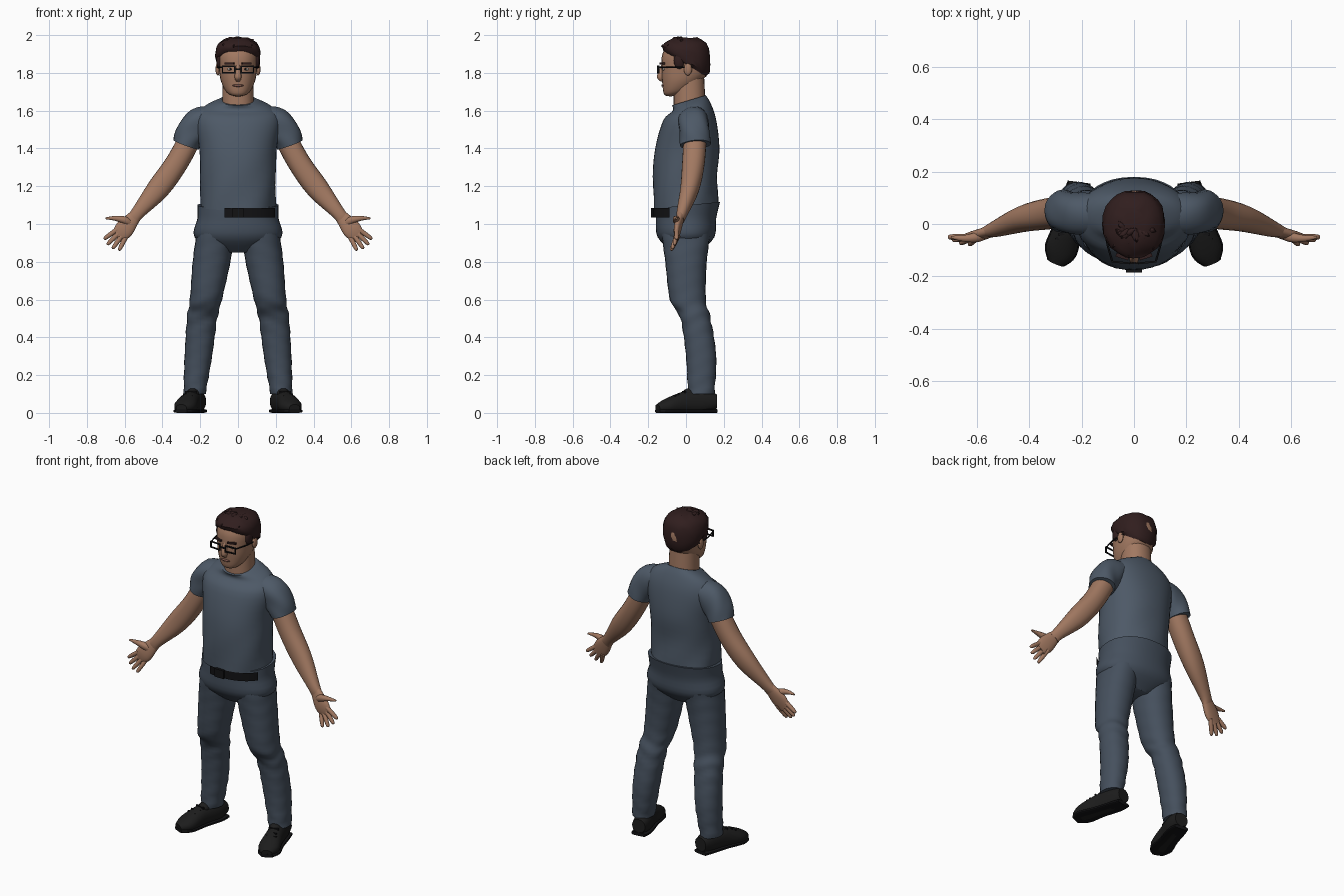
import bpy, bmesh, math, random
from mathutils import Vector

random.seed(4)
if "Cube" in bpy.data.objects:
    bpy.data.objects.remove(bpy.data.objects["Cube"])


def material(name, red, green, blue):
    mat = bpy.data.materials.new(name)
    mat.use_nodes = True
    mat.diffuse_color = (red, green, blue, 1)
    shader = mat.node_tree.nodes["Principled BSDF"]
    shader.inputs["Base Color"].default_value = (red, green, blue, 1)
    return mat


skin = material("skin", .36, .19, .12)
hair = material("dark brown hair", .03, .013, .013)
shirt = material("slate shirt", .075, .1, .135)
denim = material("blue grey trousers", .06, .08, .11)
shoe_black = material("black shoe", .012, .012, .012)
frame_black = material("black leather and frames", .006, .006, .007)
lip = material("lips", .2, .09, .07)
white = material("eye white", .5, .45, .4)


def finish(obj, mat, angle=40):
    obj.data.materials.clear()
    obj.data.materials.append(mat)
    bpy.ops.object.select_all(action="DESELECT")
    obj.select_set(True)
    bpy.context.view_layer.objects.active = obj
    bpy.ops.object.shade_smooth_by_angle(angle=math.radians(angle))


def ring(z, wide, deep=None, x=0, y=0, tilt=0):
    return (x, y, z, wide, deep or wide, tilt)


def spline(rows, steps):
    """Catmull-Rom interpolation of every value in the rings."""
    out = []
    for i in range(len(rows) - 1):
        before, start = rows[max(i - 1, 0)], rows[i]
        end, after = rows[i + 1], rows[min(i + 2, len(rows) - 1)]
        for k in range(steps):
            t = k / steps
            out.append([b + t * (c - a) / 2 + t * t * (a - 2.5 * b + 2 * c - d / 2)
                        + t ** 3 * (3 * b - a - 3 * c + d) / 2
                        for a, b, c, d in zip(before, start, end, after)])
    return out + [rows[-1]]


def loft(name, rows, mat, sides=24, steps=4, axis="Y", level=False, power=2.2,
         fold=None, jitter=0, mirror=1, keep=None):
    """Skin elliptical rings along a path; level rings stay horizontal."""
    rows = spline(rows, steps)
    bm, rings = bmesh.new(), []
    depth_axis = Vector((0, axis == "Y", axis == "Z"))
    for i, (x, y, z, wide, deep, tilt) in enumerate(rows):
        path = Vector(rows[min(i + 1, len(rows) - 1)][:3]) - Vector(rows[max(i - 1, 0)][:3])
        tangent = Vector((0, 0, 1)) if level else path.normalized()
        across = tangent.cross(depth_axis).normalized()
        through = across.cross(tangent)
        loop = []
        for k in range(sides):
            turn = math.tau * k / sides
            c, s = math.cos(turn), math.sin(turn)
            u = math.copysign(abs(c) ** (2 / power), c) * wide
            v = math.copysign(abs(s) ** (2 / power), s) * deep
            swell = 1 + fold(turn, z) if fold else 1
            point = Vector((x, y, z)) + (across * u + through * v) * swell
            point.x *= mirror
            point.z = max(point.z + tilt * v, 0)
            point += Vector([random.uniform(-jitter, jitter) for _ in "xyz"])
            loop.append(bm.verts.new(point))
        rings.append(loop)
    for low, high in zip(rings, rings[1:]):
        for k in range(sides):
            bm.faces.new((low[k - 1], low[k], high[k], high[k - 1]))
    bm.faces.new(rings[0])
    bm.faces.new(rings[-1])
    bmesh.ops.recalc_face_normals(bm, faces=bm.faces)
    if keep:
        unwanted = [f for f in bm.faces if not keep(f.calc_center_median())]
        bmesh.ops.delete(bm, geom=unwanted, context="FACES")
    mesh = bpy.data.meshes.new(name)
    bm.to_mesh(mesh)
    bm.free()
    obj = bpy.data.objects.new(name, mesh)
    bpy.context.collection.objects.link(obj)
    finish(obj, mat)


def blob(name, location, scale, mat, rotation=(0, 0, 0), segments=12):
    bpy.ops.mesh.primitive_uv_sphere_add(segments=segments, ring_count=8, radius=1,
                                         location=location, rotation=rotation)
    obj = bpy.context.object
    obj.name, obj.scale = name, scale
    finish(obj, mat)


def box(name, location, scale, mat, rotation=(0, 0, 0)):
    bpy.ops.mesh.primitive_cube_add(size=1, location=location, rotation=rotation)
    obj = bpy.context.object
    obj.name, obj.scale = name, scale
    finish(obj, mat)


def drape(turn, z):
    """Shirt folds that deepen towards the hem."""
    return max(0, 1.4 - z) * math.sin(5 * turn + 22 * z) / 15


def crease(turn, z):
    """Trouser creases that bunch at the knee and the ankle."""
    bunch = .3 + sum(math.exp(-((z - joint) * 10) ** 2) for joint in (.5, .15))
    return .03 * bunch * math.sin(75 * z + 2 * math.sin(2 * turn))


# Shirt body, from hem to collar
loft("shirt_body", [ring(z=1.09, wide=.2, deep=.17, tilt=.1),
                    ring(z=1.25, wide=.2, deep=.17, y=-.005),
                    ring(z=1.4, wide=.205, deep=.17, y=.007),
                    ring(z=1.55, wide=.225, deep=.14, y=.02),
                    ring(z=1.62, wide=.18, deep=.1, y=.03, tilt=.2),
                    ring(z=1.655, wide=.1, deep=.09, y=.015, tilt=.3)],
     shirt, sides=40, level=True, fold=drape)

# Trouser seat and belt
loft("trouser_seat", [ring(z=.85, wide=.1, deep=.07),
                      ring(z=.93, wide=.23, deep=.15),
                      ring(z=1.03, wide=.215, deep=.16),
                      ring(z=1.1, wide=.215, deep=.17, y=.01, tilt=.1)],
     denim, sides=36, level=True)
loft("belt", [ring(z=z, wide=.22, deep=.175) for z in (1.035, 1.085)], frame_black,
     sides=64, steps=1, level=True, keep=lambda p: -.07 < p.x < .2 and p.y < -.06)
box("belt_buckle", (0, -.175, 1.06), (.06, .02, .05), frame_black)

for side, label in ((1, "left"), (-1, "right")):

    def part(name, rows, mat, **options):
        loft(f"{label}_{name}", rows, mat, mirror=side, **options)

    # Trouser leg
    part("trouser_leg", [ring(x=.12, z=.95, wide=.1, deep=.13),
                         ring(x=.14, z=.8, wide=.1, deep=.11),
                         ring(x=.17, y=.01, z=.6, wide=.085, deep=.095),
                         ring(x=.19, y=.05, z=.5, wide=.08),
                         ring(x=.21, y=.08, z=.3, wide=.073, deep=.08),
                         ring(x=.23, y=.08, z=.1, wide=.058, deep=.07)],
         denim, steps=8, level=True, fold=crease)

    # Shoe, sole and laces
    foot = [ring(x=.21, y=.16, z=.06, wide=.04),
            ring(x=.22, y=.1, z=.06, wide=.05, deep=.06),
            ring(x=.25, y=0, z=.055, wide=.05, deep=.06),
            ring(x=.28, y=-.1, z=.035, wide=.06, deep=.04),
            ring(x=.3, y=-.15, z=.025, wide=.03, deep=.02)]
    sole = [ring(x=x, y=y, z=.01, wide=wide + .004, deep=.01)
            for x, y, z, wide, deep, tilt in foot]
    part("shoe", foot, shoe_black, axis="Z")
    part("shoe_sole", sole, frame_black, axis="Z", power=4)
    blob(f"{label}_shoe_tongue", (side * .24, .015, .1), (.035, .035, .03), shoe_black)
    for k in range(3):
        box(f"{label}_lace", (side * (.25 + k / 100), -.01 - k / 40, .11 - k / 90),
            (.06, .01, .01), frame_black, (0, 0, side * (-1) ** k * .2))

    # Sleeve
    part("sleeve", [ring(x=.12, y=.04, z=1.575, wide=.05, deep=.07),
                    ring(x=.2, y=.04, z=1.54, wide=.08),
                    ring(x=.25, y=.045, z=1.48, wide=.08),
                    ring(x=.275, y=.05, z=1.42, wide=.07, deep=.08)],
         shirt, fold=lambda turn, z: .03 * math.sin(4 * turn + 45 * z))

    # Arm, palm and thumb
    part("arm", [ring(x=.23, y=.05, z=1.5, wide=.06),
                 ring(x=.32, y=.04, z=1.33, wide=.06),
                 ring(x=.42, y=.02, z=1.19, wide=.06, deep=.05),
                 ring(x=.53, y=-.02, z=1.06, wide=.036, deep=.03),
                 ring(x=.56, y=-.03, z=1.02, wide=.036, deep=.02)], skin)
    part("palm", [ring(x=.54, y=-.025, z=1.05, wide=.03, deep=.02),
                  ring(x=.6, y=-.045, z=.975, wide=.05, deep=.02),
                  ring(x=.64, y=-.05, z=.93, wide=.035, deep=.01)], skin)
    part("thumb", [ring(x=.57, y=-.035, z=1, wide=.02),
                   ring(x=.6, y=-.05, z=1.02, wide=.02),
                   ring(x=.65, y=-.055, z=1.03, wide=.013),
                   ring(x=.7, y=-.05, z=1.03, wide=.005)], skin, sides=10)

    # Four fingers fanned across the knuckles
    for k, finger in enumerate(("index", "middle", "ring", "little")):
        knuckle = Vector((.655, -.05, .96)).lerp(Vector((.6, -.05, .92)), k / 3)
        tip = Vector((.71, -.05, .92)).lerp(Vector((.63, -.08, .86)), k / 3)
        reach = 1 + .25 * math.sin(math.pi * k / 3)
        rows = []
        for along, radius in ((-.3, .013), (.5, .012), (.9, .009), (1, .003)):
            x, y, z = knuckle.lerp(tip, along * reach)
            rows.append(ring(x=x, y=y, z=z, wide=radius))
        part(f"{finger}_finger", rows, skin, sides=10)

    # Ear, sideburn, brow and eye
    blob(f"{label}_ear", (side * .107, .01, 1.82), (.012, .022, .034), skin)
    blob(f"{label}_sideburn", (side * .097, -.035, 1.865), (.018, .03, .045), hair)
    box(f"{label}_brow", (side * .045, -.125, 1.85), (.05, .014, .01), hair, (0, 0, side * .3))
    blob(f"{label}_eye", (side * .04, -.115, 1.82), (.016, .01, .008), white)
    blob(f"{label}_iris", (side * .04, -.123, 1.82), (.006, .004, .006), frame_black)

    # Glasses rim and temple arm
    for edge in (-1, 1):
        box(f"{label}_rim_bar", (side * .05, -.147, 1.818 + edge * .017),
            (.07, .007, .007), frame_black, (0, 0, side * .1))
        box(f"{label}_rim_post", (side * (.05 + edge * .032), -.147 + edge * .003, 1.818),
            (.007, .007, .04), frame_black)
    part("temple_arm", [ring(x=.084, y=-.14, z=1.83, wide=.004),
                        ring(x=.105, y=-.06, z=1.83, wide=.004),
                        ring(x=.11, y=.03, z=1.83, wide=.004)], frame_black, sides=6, axis="Z")
box("glasses_bridge", (0, -.15, 1.82), (.04, .007, .007), frame_black)

# Neck, head and face
loft("neck", [ring(z=1.6, wide=.085, y=.02), ring(z=1.8, wide=.08, y=.015)], skin, level=True)
loft("head", [ring(z=1.682, wide=.025, deep=.035, y=-.045, tilt=.2),
              ring(z=1.7, wide=.06, deep=.075, y=-.04, tilt=.2),
              ring(z=1.75, wide=.088, deep=.105, y=-.02, tilt=.1),
              ring(z=1.81, wide=.1, deep=.125, y=-.005),
              ring(z=1.9, wide=.104, deep=.125),
              ring(z=1.97, wide=.06, deep=.08)], skin, level=True)
loft("nose", [ring(z=1.845, wide=.01, y=-.12), ring(z=1.78, wide=.018, deep=.02, y=-.134),
              ring(z=1.755, wide=.01, y=-.125)], skin, sides=12, level=True)
blob("mouth", (0, -.122, 1.733), (.03, .009, .007), lip)
blob("chin", (0, -.098, 1.703), (.03, .02, .018), skin)

# Hair cap, swept lower at the nape, with tousled locks
loft("hair_cap", [ring(z=1.845, wide=.1, deep=.108, tilt=-.6),
                  ring(z=1.86, wide=.117, deep=.122, tilt=-.5),
                  ring(z=1.915, wide=.12, deep=.128, tilt=-.2),
                  ring(z=1.96, wide=.1, deep=.11),
                  ring(z=1.985, wide=.05, deep=.06)],
     hair, steps=2, level=True, jitter=.004)
for k in range(24):
    turn = random.uniform(-math.pi, 0)
    out = random.uniform(.3, 1)
    spot = (.095 * out * math.cos(turn), .11 * out * math.sin(turn), 1.983 - .055 * out ** 2)
    sway = [random.uniform(-.5, .5) for _ in "xy"]
    blob("hair_lock", spot, (.014, .032, .014), hair, (*sway, turn + random.uniform(.4, 1.8)),
         segments=6)
